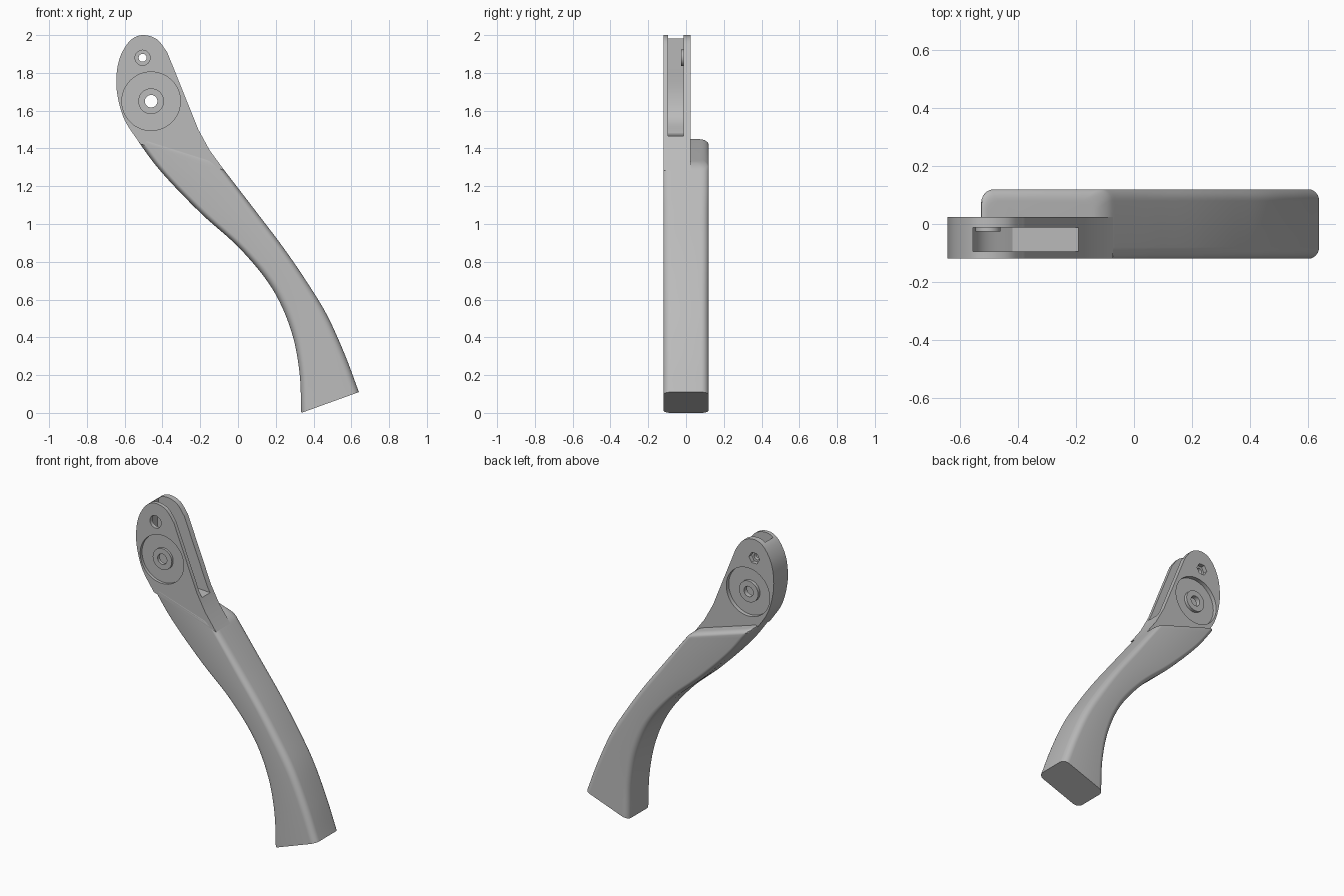
import bpy, bmesh, math
from mathutils import Vector

if "Cube" in bpy.data.objects:
    bpy.data.objects.remove(bpy.data.objects["Cube"])

grey = bpy.data.materials.new("satin grey")
grey.use_nodes = True
grey.diffuse_color = (0.5, 0.5, 0.5, 1)
grey.node_tree.nodes["Principled BSDF"].inputs["Base Color"].default_value = (0.5, 0.5, 0.5, 1)


def finish(name, bm, helper=False):
    bmesh.ops.recalc_face_normals(bm, faces=bm.faces)
    mesh = bpy.data.meshes.new(name)
    bm.to_mesh(mesh)
    bm.free()
    mesh.materials.append(grey)
    obj = bpy.data.objects.new(name, mesh)
    bpy.context.collection.objects.link(obj)
    obj.hide_render = helper
    return obj


def spline(points, steps=6):
    """Smooth curve through the points."""
    p = [Vector(q) for q in points]
    p = [2 * p[0] - p[1]] + p + [2 * p[-1] - p[-2]]
    out = []
    for a, b, c, d in zip(p, p[1:], p[2:], p[3:]):
        for i in range(steps):
            t = i / steps
            out.append(0.5 * (2 * b + (c - a) * t + (2 * a - 5 * b + 4 * c - d) * t * t
                              + (3 * b - a - 3 * c + d) * t ** 3))
    return out + [p[-2]]


def extrude(name, outline, y0, y1, helper=False):
    """Prism from an x-z outline."""
    bm = bmesh.new()
    face = bm.faces.new([bm.verts.new((q[0], y0, q[1])) for q in outline])
    new = bmesh.ops.extrude_face_region(bm, geom=[face])["geom"]
    bmesh.ops.translate(bm, vec=(0, y1 - y0, 0),
                        verts=[v for v in new if isinstance(v, bmesh.types.BMVert)])
    return finish(name, bm, helper)


def disc(name, centre, radius, y0, y1, sides=64):
    ring = [(centre[0] + radius * math.cos(math.tau * i / sides),
             centre[1] + radius * math.sin(math.tau * i / sides)) for i in range(sides)]
    return extrude(name, ring, y0, y1, True)


def combine(obj, other, operation):
    mod = obj.modifiers.new(other.name, 'BOOLEAN')
    mod.operation, mod.solver, mod.object = operation, 'EXACT', other


FRONT, BACK, HEAD_BACK, R = -0.12, 0.12, 0.025, 0.04

# Grip: rounded rectangles lofted between the inner and outer edge curves
left = spline([(.335, 0), (.325, .22), (.28, .44), (.18, .66), (.01, .87),
               (-.2, 1.06), (-.41, 1.28), (-.545, 1.46)])
right = spline([(.64, .11), (.565, .31), (.47, .52), (.36, .7), (.24, .875),
                (.1, 1.06), (0, 1.19), (-.1, 1.32)])
rows = [(l, r, BACK) for l, r in zip(left[:-2], right[:-2])]
dir_l = (left[-1] - left[-2]).normalized()
dir_r = (right[-1] - right[-2]).normalized()
for i in range(7):                      # rounded shoulder at the upper end
    a = math.pi / 2 * i / 6
    back, inset = R * (1 - math.sin(a)), R * (1 - math.cos(a))
    l, r = left[-1] - dir_l * back, right[-1] - dir_r * back
    across = (r - l).normalized() * inset
    rows.append((l + across, r - across, BACK - inset))

bm = bmesh.new()
loops = []
for l, r, y1 in rows:
    width, across = (r - l).length, (r - l).normalized()
    loop = []
    for k, (u, y) in enumerate([(width - R, y1 - R), (R, y1 - R),
                                (R, FRONT + R), (width - R, FRONT + R)]):
        for j in range(7):
            a = math.pi / 2 * (k + j / 6)
            q = l + across * (u + R * math.cos(a))
            loop.append(bm.verts.new((q.x, y + R * math.sin(a), q.y)))
    loops.append(loop)
for a, b in zip(loops, loops[1:]):
    for i in range(len(a)):
        j = (i + 1) % len(a)
        bm.faces.new((a[i], a[j], b[j], b[i]))
bm.faces.new(loops[0])
bm.faces.new(loops[-1])
grip = finish("grip", bm)

# Head: flat plate with a rounded top
edge = spline([(-.518, 1.424), (-.6, 1.55), (-.638, 1.68), (-.643, 1.79), (-.622, 1.89),
               (-.57, 1.972), (-.505, 2), (-.43, 1.978), (-.375, 1.91)])
head = extrude("head", edge + [Vector((-.21, 1.5)), Vector((-.15, 1.39)), right[-1] - dir_r * .045],
               FRONT, HEAD_BACK)

# Slot, open to the top and the outer side
slot = extrude("slot_cutter", spline([(-.55, 2.1), (-.565, 1.85), (-.57, 1.68), (-.53, 1.56),
                                      (-.42, 1.48)]) + [(-.1, 1.46), (0, 2.1)], -.095, -.012, True)
combine(head, slot, 'DIFFERENCE')

# Pivot recesses with a raised boss on both faces
PIVOT, PIN = (-.46, 1.65), (-.505, 1.88)
for side, outer, inner, top in (("front", -.2, FRONT + .019, FRONT + .004),
                                ("back", .2, HEAD_BACK - .026, HEAD_BACK - .006)):
    combine(head, disc(side + "_recess_cutter", PIVOT, .155, *sorted((outer, inner))), 'DIFFERENCE')
    root = inner + (.003 if side == "front" else -.003)
    combine(head, disc(side + "_pivot_boss", PIVOT, .068, *sorted((root, top))), 'UNION')
combine(head, disc("pivot_hole_cutter", PIVOT, .033, -.3, .3), 'DIFFERENCE')

# Pin hole: wide front opening, inner boss and hexagonal nut pocket behind
combine(head, disc("pin_boss", PIN, .043, -.026, 0), 'UNION')
combine(head, disc("pin_front_cutter", PIN, .04, -.2, -.06), 'DIFFERENCE')
combine(head, disc("pin_hole_cutter", PIN, .021, -.3, .3), 'DIFFERENCE')
combine(head, disc("nut_pocket_cutter", PIN, .038, -.002, .2, 6), 'DIFFERENCE')

# Bake the cuts, drop the helpers and smooth the curved sides
bpy.context.view_layer.update()
baked = bpy.data.meshes.new_from_object(
    head.evaluated_get(bpy.context.evaluated_depsgraph_get()))
helpers = [m.object for m in head.modifiers]
head.modifiers.clear()
head.data = baked
for helper in helpers:
    bpy.data.objects.remove(helper)
for obj in (grip, head):
    bpy.ops.object.select_all(action='DESELECT')
    obj.select_set(True)
    bpy.context.view_layer.objects.active = obj
    bpy.ops.object.shade_smooth_by_angle(angle=math.radians(30))
